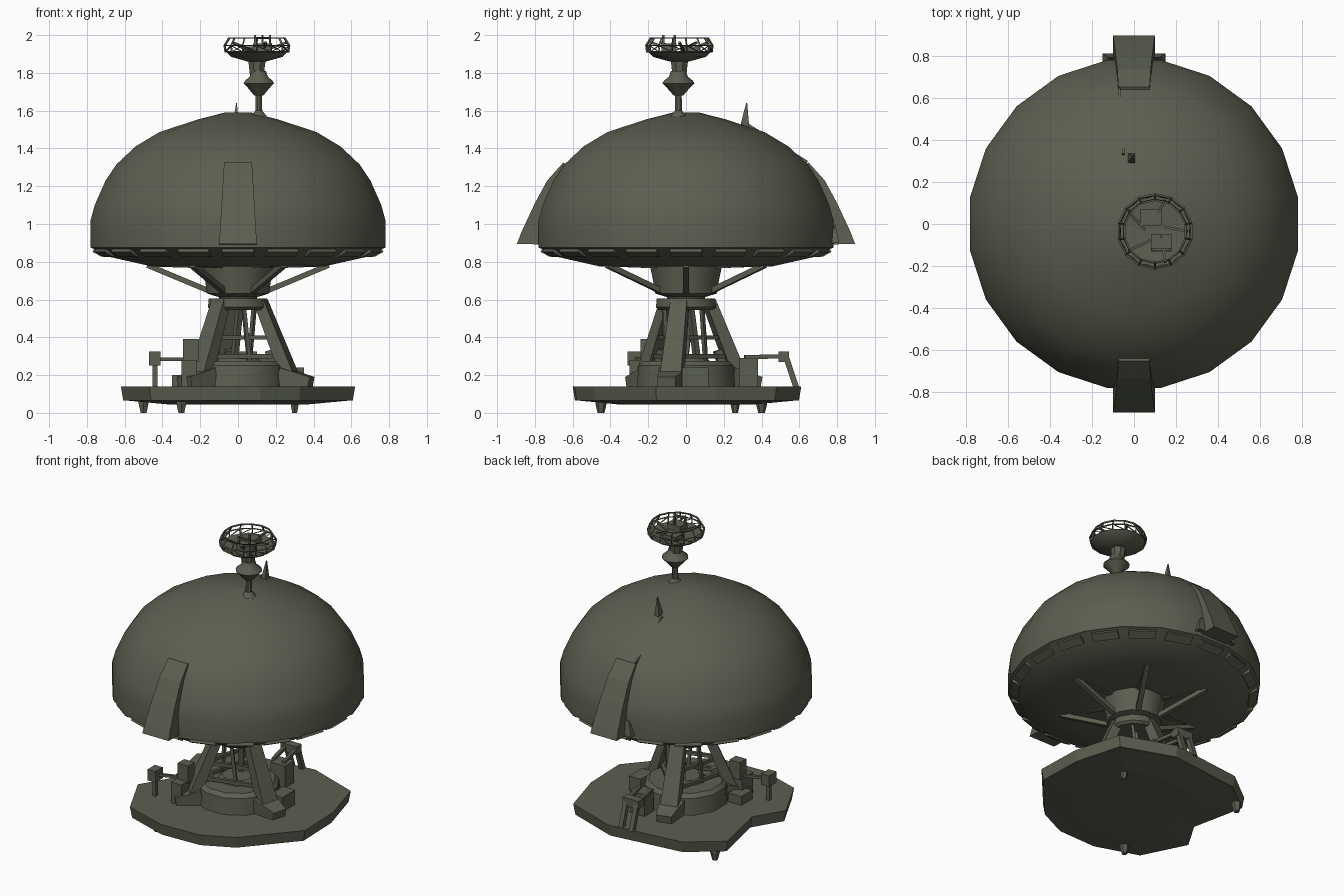
import bpy, bmesh, math
from mathutils import Vector

if "Cube" in bpy.data.objects:
    bpy.data.objects.remove(bpy.data.objects["Cube"])

olive = bpy.data.materials.new("dark_olive_paint")
olive.diffuse_color = (0.105, 0.113, 0.08, 1)
olive.use_nodes = True
olive.node_tree.nodes["Principled BSDF"].inputs["Base Color"].default_value = olive.diffuse_color


def finish(name, bm, smooth=None):
    bmesh.ops.recalc_face_normals(bm, faces=bm.faces)
    me = bpy.data.meshes.new(name)
    bm.to_mesh(me)
    bm.free()
    me.materials.append(olive)
    ob = bpy.data.objects.new(name, me)
    bpy.context.collection.objects.link(ob)
    if smooth:
        bpy.ops.object.select_all(action='DESELECT')
        ob.select_set(True)
        bpy.context.view_layer.objects.active = ob
        bpy.ops.object.shade_smooth_by_angle(angle=math.radians(smooth))
    return ob


def lathe(name, profile, n, centre=(0, 0), smooth=35, caps=True):
    """Revolve (radius, z) points into an n-sided solid."""
    bm = bmesh.new()
    rings = []
    for r, z in profile:
        rings.append([bm.verts.new((centre[0] + r * math.cos(2 * math.pi * (i + .5) / n),
                                    centre[1] + r * math.sin(2 * math.pi * (i + .5) / n), z))
                      for i in range(n)])
    for a, b in zip(rings, rings[1:]):
        for i in range(n):
            j = (i + 1) % n
            bm.faces.new((a[i], a[j], b[j], b[i]))
    if caps:
        bm.faces.new(rings[0])
        bm.faces.new(rings[-1])
    return finish(name, bm, smooth)


def prism(name, bottom, top):
    """Solid between two loops of equal length."""
    bm = bmesh.new()
    a = [bm.verts.new(p) for p in bottom]
    b = [bm.verts.new(p) for p in top]
    n = len(a)
    bm.faces.new(a)
    bm.faces.new(b)
    for i in range(n):
        j = (i + 1) % n
        bm.faces.new((a[i], a[j], b[j], b[i]))
    return finish(name, bm)


def beam(name, p, q, w, h=None, w2=None):
    """Rectangular bar from p to q; w is the horizontal width."""
    p, q = Vector(p), Vector(q)
    h = h or w
    k = (w2 or w) / w
    d = (q - p).normalized()
    side = d.cross(Vector((0, 0, 1)))
    side = side.normalized() if side.length > 1e-4 else Vector((1, 0, 0))
    up = side.cross(d)
    loop = lambda c, s: [c + side * w * s * sx / 2 + up * h * s * sy / 2
                         for sx, sy in ((-1, -1), (1, -1), (1, 1), (-1, 1))]
    return prism(name, loop(p, 1), loop(q, k))


def box(name, lo, hi):
    pts = [(lo[0], lo[1]), (hi[0], lo[1]), (hi[0], hi[1]), (lo[0], hi[1])]
    return prism(name, [(*p, lo[2]) for p in pts], [(*p, hi[2]) for p in pts])


def polar(r, deg, z):
    return (r * math.cos(math.radians(deg)), r * math.sin(math.radians(deg)), z)


# Ground slab with an irregular outline, on small feet
outline = [(.62, -.16), (.61, .16), (.52, .48), (.16, .61), (-.36, .55), (-.58, .38),
           (-.5, .0), (-.62, -.2), (-.47, -.5), (-.17, -.6), (.12, -.59), (.33, -.49)]
prism("base_slab", [(x * .98, y * .98, .065) for x, y in outline],
      [(x, y, .14) for x, y in outline])
prism("slab_underside", [(x * .6, y * .6, .045) for x, y in outline],
      [(x * .96, y * .96, .066) for x, y in outline])
for x, y, r in ((-.3, -.45, .03), (.3, .26, .025), (-.5, .4, .03)):
    lathe("slab_foot", [(r * .6, 0), (r, .05), (r, .07)], 6, (x, y), None)

# Round plinth between the legs
lathe("plinth", [(.27, .13), (.26, .25), (.235, .275)], 12)
lathe("plinth_cap", [(.13, .27), (.1, .3)], 10)

# Tripod legs, feet and cross braces
LEGS = (225, 345, 105)
for a in LEGS:
    beam("tripod_leg", polar(.31, a, .13), polar(.125, a, .59), .12, .075, .09)
    beam("leg_foot", polar(.24, a, .19), polar(.4, a, .16), .16, .1, .1)
    beam("leg_gusset", polar(.26, a, .16), polar(.2, a, .34), .04, .1)
    for z, r in ((.4, .205), (.3, .245)):
        beam("cross_brace", polar(r, a, z), polar(r, a + 120, z), .022)
    beam("diagonal_brace", polar(.12, a + 60, .55), polar(.12, a + 75, .27), .02)
lathe("tripod_collar", [(.15, .545), (.165, .56), (.16, .605)], 12)
beam("cable_duct", (-.02, .06, .27), (.01, .02, .58), .03)

# Hub and struts under the dome
lathe("hub_bearing", [(.1, .595), (.11, .63)], 12)
lathe("hub", [(.1, .612), (.17, .632), (.18, .7), (.2, .79)], 12)
for a in range(0, 360, 60):
    beam("dome_strut", polar(.12, a, .632), polar(.48, a, .782), .032, .028)
    beam("strut_rib", polar(.16, a, .775), polar(.47, a, .785), .03, .02)

# Radome shell, shallow underside and rim clips
dome = [(.12, .775), (.46, .775), (.73, .835), (.765, .865), (.79, .875), (.79, 1.02),
        (.768, 1.1), (.71, 1.23), (.652, 1.315), (.55, 1.41), (.42, 1.487),
        (.21, 1.555), (.07, 1.59)]
lathe("dome", dome, 20, smooth=40)
for i in range(20):
    a = i * 18
    beam("rim_clip", polar(.715, a, .835), polar(.765, a, .862), .17, .022)

# Slit housings at front and back of the dome
side = [(.70, .89), (.895, .895), (.87, .96), (.80, 1.11), (.735, 1.23), (.65, 1.325), (.6, 1.3)]
for name, s in (("front_slit_cover", -1), ("back_slit_cover", 1)):
    def half(sx):
        return [(sx * (.1 - .06 * (z - .89)), s * y, z) for y, z in side]
    prism(name, half(-1), half(1))
for sx in (-1, 1):
    prism("slit_side_flap",
          [(sx * .15, .755, .9), (sx * .15, .81, .9), (sx * .12, .79, 1.0)],
          [(sx * .09, .755, .9), (sx * .09, .81, .9), (sx * .09, .79, 1.0)])
beam("slit_seam", (-.07, .64, 1.325), (-.05, .33, 1.52), .012, .02)
prism("dome_fin", [(-.03, .29, 1.52), (.005, .29, 1.53), (.005, .335, 1.51), (-.03, .335, 1.51)],
      [(-.01, .318, 1.64), (-.006, .318, 1.64), (-.006, .324, 1.64), (-.01, .324, 1.64)])

# Mast, collar and bowl
M = (.11, -.04)
lathe("mast", [(.05, 1.565), (.02, 1.6), (.018, 1.72)], 8, M)
lathe("mast_collar", [(.025, 1.68), (.06, 1.72), (.085, 1.745), (.075, 1.76),
                      (.05, 1.78), (.04, 1.81)], 10, M)
B = (.1, -.035)
lathe("bowl_neck", [(.04, 1.79), (.05, 1.87)], 8, B)
lathe("bowl", [(.05, 1.86), (.14, 1.885), (.17, 1.915), (.155, 1.915), (.05, 1.895)], 14, B)

# Open lattice cage on the bowl
cage = lathe("bowl_cage", [(.17, 1.91), (.175, 1.945), (.15, 1.985)], 14, B, None, False)
bm = bmesh.new()
bm.from_mesh(cage.data)
bmesh.ops.triangulate(bm, faces=[f for f in bm.faces if f.calc_center_median().z < 1.945])
bm.to_mesh(cage.data)
bm.free()
w = cage.modifiers.new("lattice", 'WIREFRAME')
w.thickness = .013
w.use_even_offset = False

# Instruments inside the cage
box("cage_block", (.08, -.13, 1.89), (.18, -.05, 1.955))
box("cage_plate", (.03, -.01, 1.89), (.13, .07, 1.94))
for x, y in ((.09, -.12), (.17, -.12), (.13, -.06)):
    beam("cage_rod", (x, y, 1.94), (x, y, 2.0), .012)
beam("cage_bar", (.09, -.12, 1.985), (.17, -.12, 1.985), .012)
for a in range(0, 360, 72):
    p = Vector(polar(.155, a, 1.96)) + Vector((*B, 0))
    q = Vector(polar(.05, a + 25, 1.92)) + Vector((*B, 0))
    beam("cage_spoke", p, q, .012)

# Left control station: post, head, rail and cabinet
beam("left_post", (-.44, -.27, .13), (-.44, -.27, .26), .025)
box("left_head", (-.47, -.31, .25), (-.41, -.23, .325))
beam("left_rail", (-.44, -.27, .285), (-.24, -.2, .285), .018)
box("left_cabinet", (-.3, -.3, .13), (-.22, -.18, .28))
box("left_cabinet_top", (-.29, -.24, .27), (-.21, -.17, .39))
box("left_step", (-.35, -.22, .13), (-.25, -.1, .2))

# Rear control station: bent railing and cabinet
for x in (.0, .08):
    beam("rear_rail_post", (x, .585, .13), (x, .525, .31), .03)
    beam("rear_rail", (x, .54, .3), (x + .05, .31, .295), .022)
box("rear_rail_head", (-.02, .49, .27), (.1, .545, .325))
box("rear_cabinet", (.05, .28, .13), (.16, .38, .29))
box("right_cabinet", (.26, -.02, .13), (.35, .12, .24))
